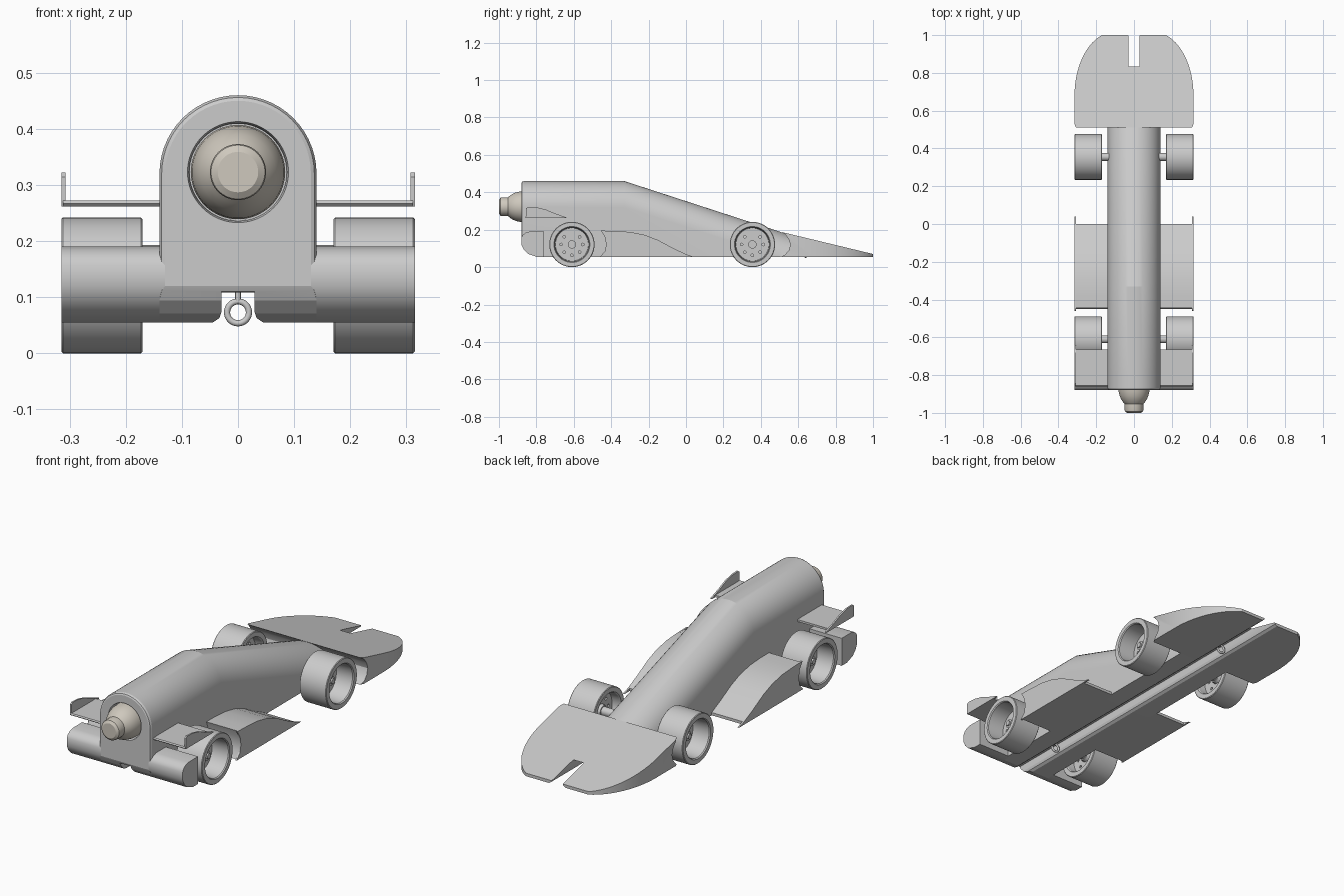
import bpy, bmesh, math
from mathutils import Matrix

if "Cube" in bpy.data.objects:
    bpy.data.objects.remove(bpy.data.objects["Cube"])

def make(name, verts, faces, angle=30):
    me = bpy.data.meshes.new(name)
    me.from_pydata(verts, [], faces)
    bm = bmesh.new()
    bm.from_mesh(me)
    bmesh.ops.remove_doubles(bm, verts=bm.verts, dist=1e-5)
    bmesh.ops.recalc_face_normals(bm, faces=bm.faces)
    bm.to_mesh(me)
    bm.free()
    ob = bpy.data.objects.new(name, me)
    bpy.context.collection.objects.link(ob)
    smooth(ob, angle)
    return ob

def smooth(ob, angle=30):
    bpy.ops.object.select_all(action='DESELECT')
    ob.select_set(True)
    bpy.context.view_layer.objects.active = ob
    bpy.ops.object.shade_smooth_by_angle(angle=math.radians(angle))

def loft(name, rings, angle=30):
    n = len(rings[0])
    verts = [p for r in rings for p in r]
    faces = [(k*n+i, k*n+(i+1) % n, (k+1)*n+(i+1) % n, (k+1)*n+i)
             for k in range(len(rings)-1) for i in range(n)]
    faces += [tuple(range(n)), tuple(range((len(rings)-1)*n, len(rings)*n))]
    return make(name, verts, faces, angle)

def prism(name, pts, x0, x1):
    """Side profile (y, z) extruded along x."""
    return loft(name, [[(x, y, z) for y, z in pts] for x in (x0, x1)])

def lathe(name, prof, n=48):
    """Closed profile (radius, distance) spun about the x axis."""
    m = len(prof)
    verts = [(a, r*math.cos(2*math.pi*k/n), r*math.sin(2*math.pi*k/n))
             for k in range(n) for r, a in prof]
    faces = [(k*m+i, k*m+(i+1) % m, (k+1) % n*m+(i+1) % m, (k+1) % n*m+i)
             for k in range(n) for i in range(m)]
    return make(name, verts, faces)

def rod(name, r, x0, x1, n=32):
    return loft(name, [[(x, r*math.cos(2*math.pi*i/n), r*math.sin(2*math.pi*i/n))
                        for i in range(n)] for x in (x0, x1)])

def boolean(ob, cutter, op='DIFFERENCE'):
    cutter.hide_render = True
    mod = ob.modifiers.new('cut', 'BOOLEAN')
    mod.operation, mod.object, mod.solver = op, cutter, 'EXACT'
    bpy.ops.object.select_all(action='DESELECT')
    ob.select_set(True)
    bpy.context.view_layer.objects.active = ob
    bpy.ops.object.modifier_apply(modifier=mod.name)

# body: arched section lofted along y (y, top, bottom, inset)
def arch(y, top, bottom, inset):
    r = 0.14 - inset
    ring = [(r*math.cos(math.pi*i/28), y,
             max(top-0.14 + r*math.sin(math.pi*i/28), bottom+0.003)) for i in range(29)]
    return ring + [(-r, y, bottom), (r, y, bottom)]

body = loft('body', [arch(*s) for s in (
    (-0.88, 0.46, 0.12, 0.01), (-0.877, 0.46, 0.112, 0.004), (-0.868, 0.46, 0.094, 0),
    (-0.845, 0.46, 0.071, 0), (-0.80, 0.46, 0.055, 0), (-0.33, 0.46, 0.055, 0),
    (0.5, 0.19, 0.055, 0), (0.515, 0.184, 0.056, 0), (0.59, 0.16, 0.058, 0))], 17)

# nose wing: wedge profile trimmed to a rounded plan outline
nose = prism('nose_wing', [(0.51, 0.188), (0.53, 0.175), (0.55, 0.148), (0.558, 0.12),
                           (0.55, 0.09), (0.53, 0.067), (0.51, 0.055), (1.0, 0.055),
                           (1.0, 0.07)], -0.34, 0.34)
side = [(0.1+0.215*math.cos(t), 0.68+0.3384*math.sin(t))
        for t in [math.radians(71*i/14) for i in range(15)]]
plan = [(0.305, 0.505), (0.315, 0.53)] + side
plan += [(-x, y) for x, y in reversed(plan)]
outline = loft('nose_outline', [[(x, y, z) for x, y in plan] for z in (0, 0.4)])
boolean(nose, outline, 'INTERSECT')

# string groove under body and nose
g = [(0.029, 0.11), (0.029, 0.075), (0.033, 0.063), (0.045, 0.055), (0.06, 0.03)]
g += [(-x, z) for x, z in reversed(g)]
groove = loft('groove_cutter', [[(x, y, z) for x, z in g] for y in (-1.1, 1.1)])
boolean(body, groove)
boolean(nose, groove)

# cartridge bore
bore = lathe('bore_cutter', [(0, -0.95), (0.098, -0.95), (0.09, -0.88), (0.087, -0.868),
                             (0.086, -0.35), (0, -0.35)], 64)
bore.data.transform(Matrix.Translation((0, 0, 0.323)) @ Matrix.Rotation(math.pi/2, 4, 'Z'))
boolean(body, bore)
smooth(body, 17)
smooth(nose)
for c in (outline, groove, bore):
    bpy.data.objects.remove(c)

# gas cartridge
cart = lathe('gas_cartridge', [(0, -1), (0.036, -1), (0.048, -0.992), (0.05, -0.985),
                               (0.05, -0.952), (0.056, -0.945), (0.067, -0.93),
                               (0.076, -0.91), (0.082, -0.885), (0.084, -0.85),
                               (0.084, -0.42), (0.06, -0.37), (0, -0.36)], 64)
cart.data.transform(Matrix.Translation((0, 0, 0.323)) @ Matrix.Rotation(math.pi/2, 4, 'Z'))
mat = bpy.data.materials.new('warm_metal')
mat.diffuse_color = (0.62, 0.58, 0.51, 1)
mat.use_nodes = True
mat.node_tree.nodes["Principled BSDF"].inputs["Base Color"].default_value = mat.diffuse_color
cart.data.materials.append(mat)

# rear lower blocks, side pods and rear upper wings, mirrored
block = [(-0.88, 0.12), (-0.88, 0.157), (-0.872, 0.172), (-0.857, 0.184), (-0.835, 0.19),
         (-0.76, 0.19), (-0.76, 0.055), (-0.80, 0.055), (-0.845, 0.071), (-0.868, 0.094)]
arc = [(-0.45, 0.055), (-0.433, 0.085), (-0.427, 0.12), (-0.433, 0.16), (-0.445, 0.193)]
top = [(-0.38, 0.193), (-0.3, 0.188), (-0.22, 0.172), (-0.15, 0.145), (-0.07, 0.102)]
fin = [(-0.855, 0.262), (-0.855, 0.314), (-0.845, 0.322), (-0.80, 0.32), (-0.75, 0.308),
       (-0.70, 0.287), (-0.64, 0.266), (-0.64, 0.262)]
for s, tag in ((1, 'right'), (-1, 'left')):
    prism('rear_block_' + tag, block, s*0.13, s*0.315)
    prism('side_pod_' + tag, arc + top + [(0, 0.069), (0, 0.055)], s*0.13, s*0.308)
    prism('pod_endplate_' + tag, [(-0.46, 0.055)] + arc[1:4] + [(-0.455, 0.195)] + top
          + [(0, 0.069), (0.04, 0.055)], s*0.307, s*0.315)
    prism('rear_wing_' + tag, [(-0.855, 0.262), (-0.86, 0.267), (-0.855, 0.272),
                               (-0.665, 0.272), (-0.665, 0.262)], s*0.13, s*0.312)
    prism('wing_endplate_' + tag, fin, s*0.307, s*0.315)

# wheel: open rim, drilled disc, hub
wheel = lathe('wheel', [(0.022, 0.225), (0.022, 0.262), (0.012, 0.262), (0.012, 0.2),
                        (0.026, 0.2), (0.03, 0.215), (0.088, 0.215), (0.092, 0.175),
                        (0.096, 0.17), (0.118, 0.17), (0.121, 0.173), (0.121, 0.312),
                        (0.118, 0.315), (0.096, 0.315), (0.092, 0.31), (0.088, 0.225)], 64)
for k in range(8):
    t = 2*math.pi*k/8
    drill = rod('drill', 0.007, 0.2, 0.24, 12)
    drill.data.transform(Matrix.Translation((0, 0.058*math.cos(t), 0.058*math.sin(t))))
    boolean(wheel, drill)
    bpy.data.objects.remove(drill)
smooth(wheel)

# place wheels and axles
for y, tag in ((-0.61, 'rear'), (0.355, 'front')):
    for ang, sd in ((0, 'right'), (math.pi, 'left')):
        w = wheel.copy()
        w.name = f'{tag}_wheel_{sd}'
        bpy.context.collection.objects.link(w)
        w.location = (0, y, 0.121)
        w.rotation_euler = (0, 0, ang)
    rod(tag + '_axle', 0.013, -0.27, 0.27).location = (0, y, 0.121)
    for s in (-1, 1):
        rod(f'{tag}_spacer', 0.021, s*0.13, s*0.2).location = (0, y, 0.121)
bpy.data.objects.remove(wheel)

# screw eyes in the groove
for y in (-0.58, 0.64):
    bpy.ops.mesh.primitive_torus_add(major_radius=0.0195, minor_radius=0.0055,
                                     major_segments=32, minor_segments=12,
                                     location=(0, y, 0.073), rotation=(math.pi/2, 0, 0))
    eye = bpy.context.object
    eye.name = 'screw_eye'
    smooth(eye, 60)
    stem = rod('screw_eye_stem', 0.0055, 0.09, 0.125, 12)
    stem.data.transform(Matrix.Rotation(-math.pi/2, 4, 'Y'))
    stem.location = (0, y, 0)
